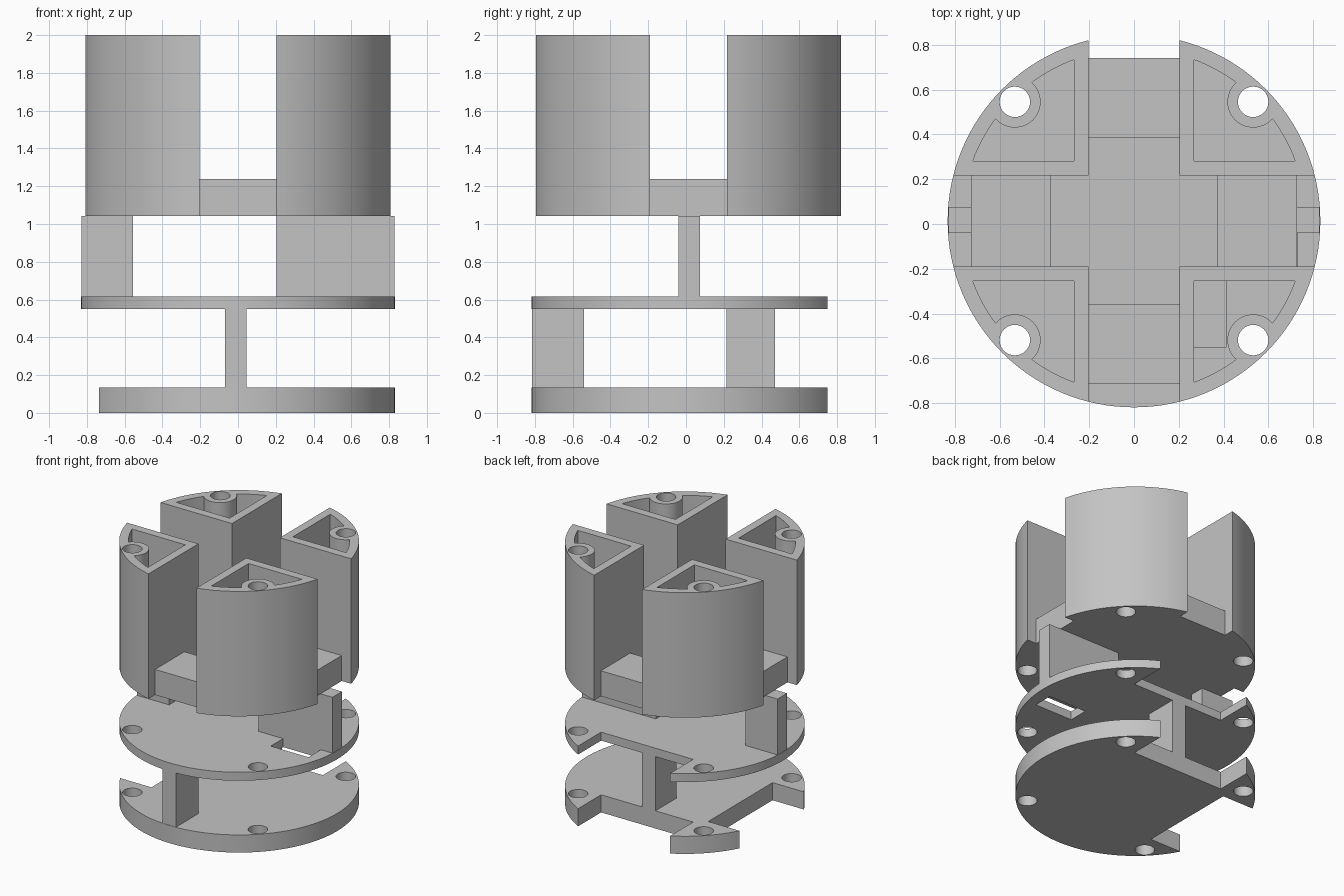
import bpy, bmesh, math

if "Cube" in bpy.data.objects:
    bpy.data.objects.remove(bpy.data.objects["Cube"])

CY = 0.0135          # y of the common axis
R = 0.832            # outer radius
SLOT = 0.203         # half width of the cross slot
HOLE = 0.532         # bolt offset from the axis

grey = bpy.data.materials.new("light_grey")
grey.diffuse_color = (0.55, 0.55, 0.55, 1)
grey.use_nodes = True
grey.node_tree.nodes["Principled BSDF"].inputs["Base Color"].default_value = grey.diffuse_color


def make(name, bm):
    me = bpy.data.meshes.new(name)
    bm.to_mesh(me)
    bm.free()
    me.materials.append(grey)
    ob = bpy.data.objects.new(name, me)
    bpy.context.collection.objects.link(ob)
    return ob


def box(name, x0, x1, y0, y1, z0, z1):
    bm = bmesh.new()
    bmesh.ops.create_cube(bm, size=1)
    for v in bm.verts:
        v.co = (x1 if v.co.x > 0 else x0,
                y1 if v.co.y > 0 else y0,
                z1 if v.co.z > 0 else z0)
    return make(name, bm)


def cyl(name, x, y, r, z0, z1, n=48):
    bm = bmesh.new()
    bmesh.ops.create_cone(bm, cap_ends=True, segments=n, radius1=r, radius2=r, depth=z1 - z0)
    bmesh.ops.translate(bm, verts=bm.verts, vec=(x, y, (z0 + z1) / 2))
    return make(name, bm)


def boolean(ob, cutter, op='DIFFERENCE'):
    m = ob.modifiers.new("cut", 'BOOLEAN')
    m.object, m.operation, m.solver = cutter, op, 'EXACT'
    bpy.context.view_layer.update()
    dg = bpy.context.evaluated_depsgraph_get()
    me = bpy.data.meshes.new_from_object(ob.evaluated_get(dg))
    ob.modifiers.clear()
    ob.data = me
    bpy.data.objects.remove(cutter)


def bolt_holes(ob):
    for sx in (-1, 1):
        for sy in (-1, 1):
            boolean(ob, cyl("cutter", sx * HOLE, CY + sy * HOLE, 0.068, -0.1, 2.1, 32))


def back_cut(ob):
    boolean(ob, box("cutter", -0.39, 0.39, 0.47, 1, -0.1, 2.1))


# Base plate with open back and left bays
base = cyl("base_plate", 0, CY, R, 0, 0.135, 128)
back_cut(base)
boolean(base, box("cutter", -1, -0.47, CY - 0.39, CY + 0.39, -0.1, 1))
bolt_holes(base)

# Middle plate with open back bay and cable slot
middle = cyl("middle_plate", 0, CY, R, 0.55, 0.615, 128)
back_cut(middle)
boolean(middle, box("cutter", 0.41, 0.73, -0.19, -0.04, 0.4, 0.8))
bolt_holes(middle)

# Upright walls between the levels
walls = [box("lower_front_wall", -0.07, 0.045, -0.815, -0.54, 0.135, 0.55),
         box("lower_back_wall", -0.07, 0.045, 0.215, 0.47, 0.135, 0.55),
         box("upper_right_wall", 0.203, 0.828, -0.04, 0.075, 0.615, 1.043),
         box("upper_left_wall", -0.828, -0.555, -0.04, 0.075, 0.615, 1.043)]

# Upper body: cylinder split into four towers by a cross slot
Z0, FLOOR, LEDGE, TOP = 1.043, 1.11, 1.238, 2.0
body = cyl("tower_body", 0, CY, R, Z0, TOP, 128)


def cross_cut(length, z):
    c = box("cutter", -length, length, CY - SLOT, CY + SLOT, z, 2.1)
    boolean(c, box("cutter_arm", -SLOT, SLOT, CY - length, CY + length, z, 2.1), 'UNION')
    boolean(body, c)


cross_cut(1.0, LEDGE)
cross_cut(0.372, FLOOR)
for s in (-1, 1):    # open slot ends beyond the ledges
    a, b = sorted((s * 0.727, s * 1.0))
    boolean(body, box("cutter", a, b, CY - SLOT, CY + SLOT, 0.9, 2.1))
    boolean(body, box("cutter", -SLOT, SLOT, CY + a, CY + b, 0.9, 2.1))

# Hollow pocket in each tower, leaving a round bolt boss
for sx in (-1, 1):
    for sy in (-1, 1):
        pocket = cyl("pocket_cutter", 0, CY, 0.768, FLOOR, 2.1, 128)
        x0, x1 = sorted((sx * 0.268, sx * 1.0))
        y0, y1 = sorted((sy * 0.268, sy * 1.0))
        boolean(pocket, box("cutter", x0, x1, CY + y0, CY + y1, 1, 2.2), 'INTERSECT')
        boolean(pocket, cyl("cutter", sx * HOLE, CY + sy * HOLE, 0.115, 1, 2.2), 'DIFFERENCE')
        boolean(body, pocket)

# Cable slot in the floor of the front right tower
boolean(body, box("cutter", 0.268, 0.41, -0.55, CY - 0.268, 0.9, 1.3))
bolt_holes(body)

# Smooth round walls, sharp edges
bpy.ops.object.select_all(action='DESELECT')
for ob in (base, middle, body):
    ob.select_set(True)
bpy.context.view_layer.objects.active = body
bpy.ops.object.shade_smooth_by_angle(angle=math.radians(30))
